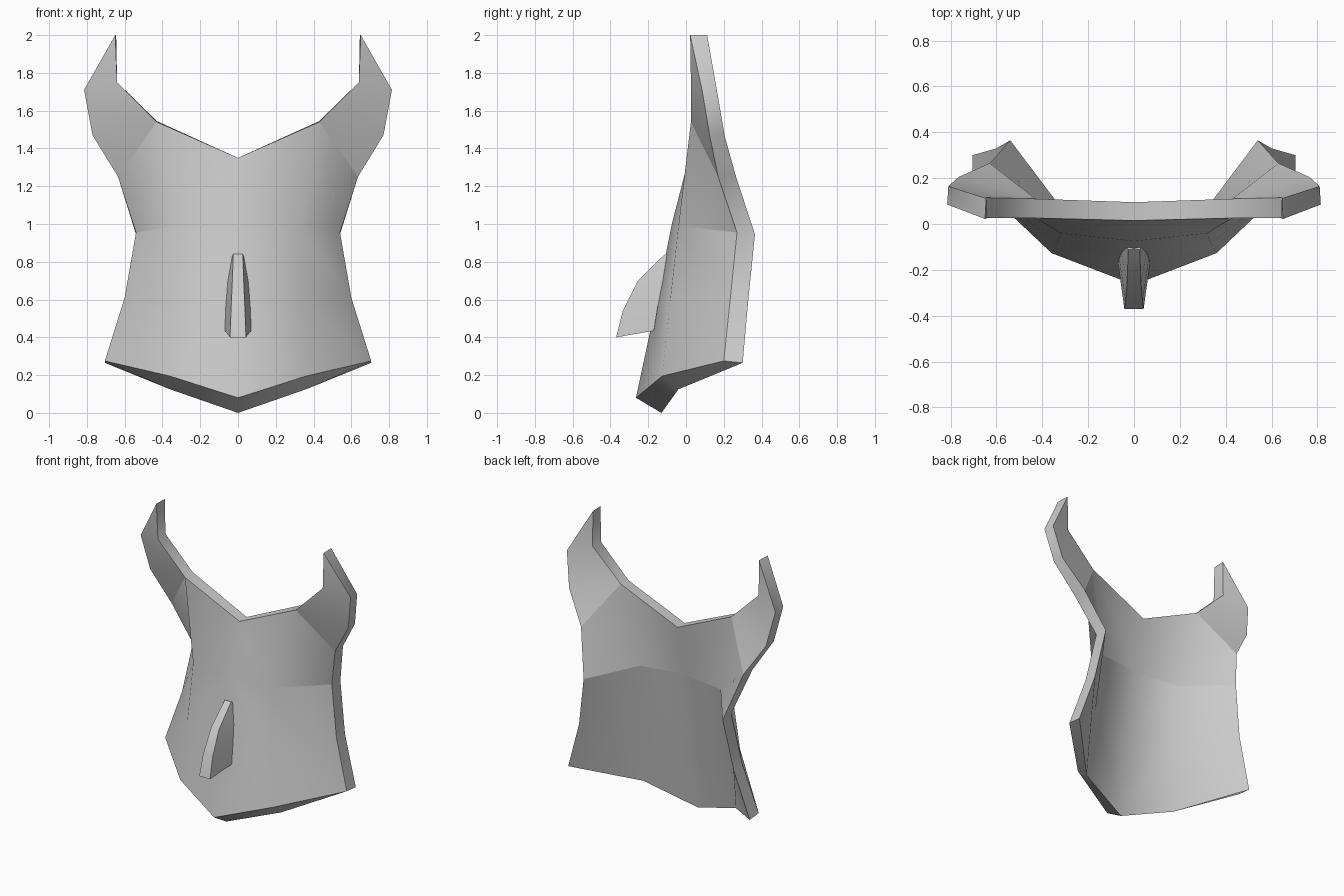
import bpy, bmesh, math

if "Cube" in bpy.data.objects:
    bpy.data.objects.remove(bpy.data.objects["Cube"])


def mirrored_object(name, verts, faces, sharp=(), angle=50):
    """Build the +x half, mirror it, then smooth-shade below the given angle."""
    bm = bmesh.new()
    vs = [bm.verts.new(v) for v in verts]
    for f in faces:
        bm.faces.new([vs[i] for i in f])
    bmesh.ops.recalc_face_normals(bm, faces=bm.faces)
    for a, b in sharp:
        e = bm.edges.get((vs[a], vs[b]))
        if e:
            e.smooth = False
    me = bpy.data.meshes.new(name)
    bm.to_mesh(me)
    bm.free()
    ob = bpy.data.objects.new(name, me)
    bpy.context.collection.objects.link(ob)
    bpy.ops.object.select_all(action='DESELECT')
    ob.select_set(True)
    bpy.context.view_layer.objects.active = ob
    mod = ob.modifiers.new("mirror", 'MIRROR')
    mod.use_clip = True
    mod.merge_threshold = 0.0005
    bpy.ops.object.modifier_apply(modifier=mod.name)
    bm = bmesh.new()
    bm.from_mesh(ob.data)
    bmesh.ops.recalc_face_normals(bm, faces=bm.faces)
    bm.to_mesh(ob.data)
    bm.free()
    bpy.ops.object.shade_smooth_by_angle(angle=math.radians(angle), keep_sharp_edges=True)
    return ob


# Breastplate: matching front and back points of one half;
# the first twelve run round the rim from neckline to bottom point
front = [
    (0, .015, 1.35), (.43, .026, 1.54), (.64, .026, 1.75), (.65, .022, 2.0),
    (.815, .085, 1.71), (.77, .125, 1.47), (.635, .17, 1.25), (.54, .27, .955),
    (.60, .235, .61), (.705, .20, .275), (.36, -.127, .195), (0, -.265, .08),
    (0, -.075, 1.0), (.32, -.04, .99), (0, -.16, .57), (.335, -.083, .60)]
back = [
    (0, .095, 1.35), (.43, .11, 1.545), (.645, .115, 1.755), (.645, .112, 2.0),
    (.81, .165, 1.70), (.765, .205, 1.465), (.63, .265, 1.25), (.54, .365, .945),
    (.60, .33, .60), (.705, .30, .265), (.36, -.04, .125), (0, -.13, 0),
    (0, .02, .99), (.31, .06, .985), (0, -.045, .55), (.33, .01, .58)]
panels = [(0, 12, 13, 1), (1, 13, 7, 6), (1, 6, 5), (1, 5, 4, 2), (2, 4, 3),
          (12, 14, 15, 13), (13, 15, 8, 7), (14, 11, 10, 15), (15, 10, 9, 8)]
n = len(front)
faces = panels + [tuple(i + n for i in reversed(p)) for p in panels]
faces += [(i, i + 1, i + 1 + n, i + n) for i in range(11)]      # rim
creases = [(1, 6), (13, 7), (1 + n, 6 + n), (12 + n, 13 + n), (13 + n, 7 + n)]
creases += [(i + k, i + 1 + k) for i in range(11) for k in (0, n)]
mirrored_object("breastplate", front + back, faces, creases)

# Front fin: narrow outer ridge flaring to a wider root on the plate
ridge = [(.025, -.112, .84), (.03, -.255, .70), (.037, -.335, .54), (.042, -.37, .40)]
root = [(.034, -.09, .83), (.055, -.125, .69), (.065, -.15, .56), (.07, -.17, .435)]
mid = [(0, y, z) for _, y, z in ridge]
base_mid = [(0, y, z) for _, y, z in root]
fin = ridge + root + mid + base_mid
fin_faces = []
for i in range(3):
    fin_faces += [(i, i + 1, i + 5, i + 4), (i, i + 8, i + 9, i + 1),
                  (i + 4, i + 5, i + 13, i + 12)]
fin_faces += [(0, 4, 12, 8), (3, 11, 15, 7)]
mirrored_object("front_fin", fin, fin_faces, angle=30)
